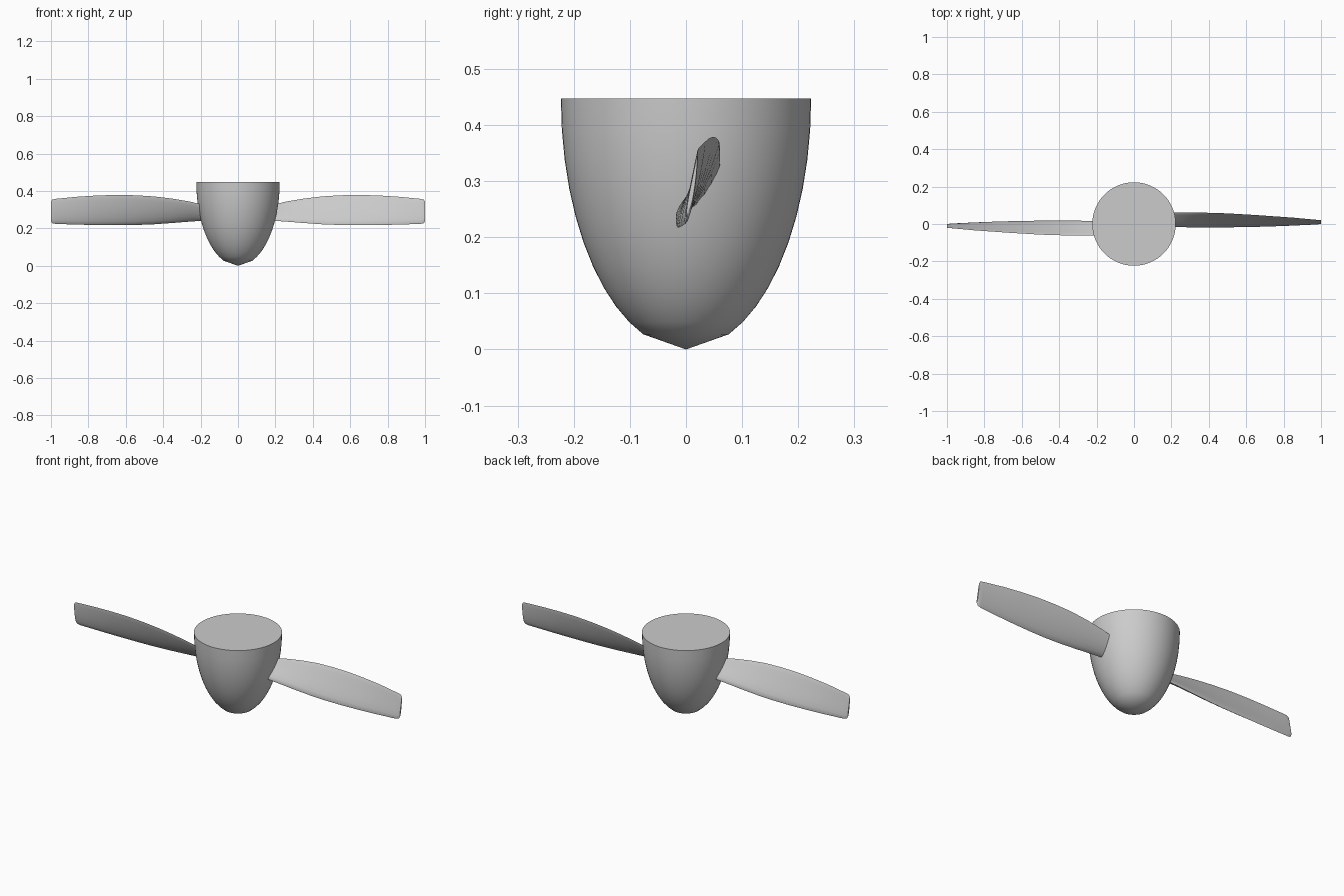
import bpy, bmesh, math

cube = bpy.data.objects.get("Cube")
if cube:
    bpy.data.objects.remove(cube)

grey = bpy.data.materials.new("light_grey")
grey.use_nodes = True
GREY = (0.6, 0.6, 0.6, 1)
grey.diffuse_color = GREY
grey.node_tree.nodes["Principled BSDF"].inputs["Base Color"].default_value = GREY


def finish(name, bm, angle):
    """Turn a bmesh into a smooth-shaded object that keeps its hard edges."""
    bmesh.ops.recalc_face_normals(bm, faces=bm.faces)
    mesh = bpy.data.meshes.new(name)
    bm.to_mesh(mesh)
    bm.free()
    mesh.materials.append(grey)
    obj = bpy.data.objects.new(name, mesh)
    bpy.context.collection.objects.link(obj)
    bpy.ops.object.select_all(action='DESELECT')
    obj.select_set(True)
    bpy.context.view_layer.objects.active = obj
    bpy.ops.object.shade_smooth_by_angle(angle=math.radians(angle))
    return obj


def bridge(bm, a, b):
    for i in range(len(a)):
        j = (i + 1) % len(a)
        bm.faces.new((a[i], a[j], b[j], b[i]))


# Spinner: half ellipsoid with a shallow pointed nose and a flat lid
RADIUS, HEIGHT, SIDES = 0.223, 0.447, 64
bm = bmesh.new()
rings = []
for step in range(11):
    t = math.radians(20 + 7 * step)
    r, z = RADIUS * math.sin(t), HEIGHT * (1 - math.cos(t))
    rings.append([bm.verts.new((r * math.cos(a), r * math.sin(a), z))
                  for a in (math.tau * i / SIDES for i in range(SIDES))])
for a, b in zip(rings, rings[1:]):
    bridge(bm, a, b)
nose = bm.verts.new((0, 0, 0))
for i in range(SIDES):
    bm.faces.new((nose, rings[0][i], rings[0][(i + 1) % SIDES]))
bm.faces.new(rings[-1])
finish("spinner", bm, 40)

# Blade stations: x, lower edge (y, z), upper edge (y, z), thickness
STATIONS = [
    (0.15, -0.014, 0.243, 0.060, 0.315, 0.022),
    (0.25, -0.016, 0.237, 0.061, 0.342, 0.022),
    (0.35, -0.017, 0.229, 0.061, 0.359, 0.021),
    (0.45, -0.017, 0.222, 0.059, 0.371, 0.020),
    (0.55, -0.016, 0.218, 0.054, 0.377, 0.019),
    (0.65, -0.014, 0.217, 0.048, 0.379, 0.018),
    (0.75, -0.011, 0.218, 0.041, 0.376, 0.016),
    (0.85, -0.007, 0.220, 0.034, 0.370, 0.014),
    (0.975, -0.001, 0.224, 0.022, 0.358, 0.011),
    (0.993, 0.001, 0.228, 0.021, 0.354, 0.010),
    (1.0, 0.002, 0.240, 0.020, 0.343, 0.008),
]


def section(bm, x, y0, z0, y1, z1, thick, n=8):
    """Cambered airfoil, blunt at the lower edge and thin at the upper edge."""
    length = math.hypot(y1 - y0, z1 - z0)
    ny, nz = (z1 - z0) / length, (y0 - y1) / length
    loop = []
    for k in range(2 * n):
        a = math.pi * k / n
        s = (1 - math.cos(a)) / 2
        half = thick * math.sin(a) * (0.65 - 0.4 * s)
        off = half + 0.15 * thick * math.sin(math.pi * s)
        loop.append(bm.verts.new((x, y0 + (y1 - y0) * s + ny * off,
                                  z0 + (z1 - z0) * s + nz * off)))
    return loop


# Two blades, the second turned half way round the axis
for name, turn in (("left_blade", 0), ("right_blade", math.pi)):
    bm = bmesh.new()
    loops = [section(bm, *s) for s in STATIONS]
    for a, b in zip(loops, loops[1:]):
        bridge(bm, a, b)
    bm.faces.new(loops[0])
    bm.faces.new(loops[-1])
    blade = finish(name, bm, 50)
    blade.rotation_euler.z = turn
